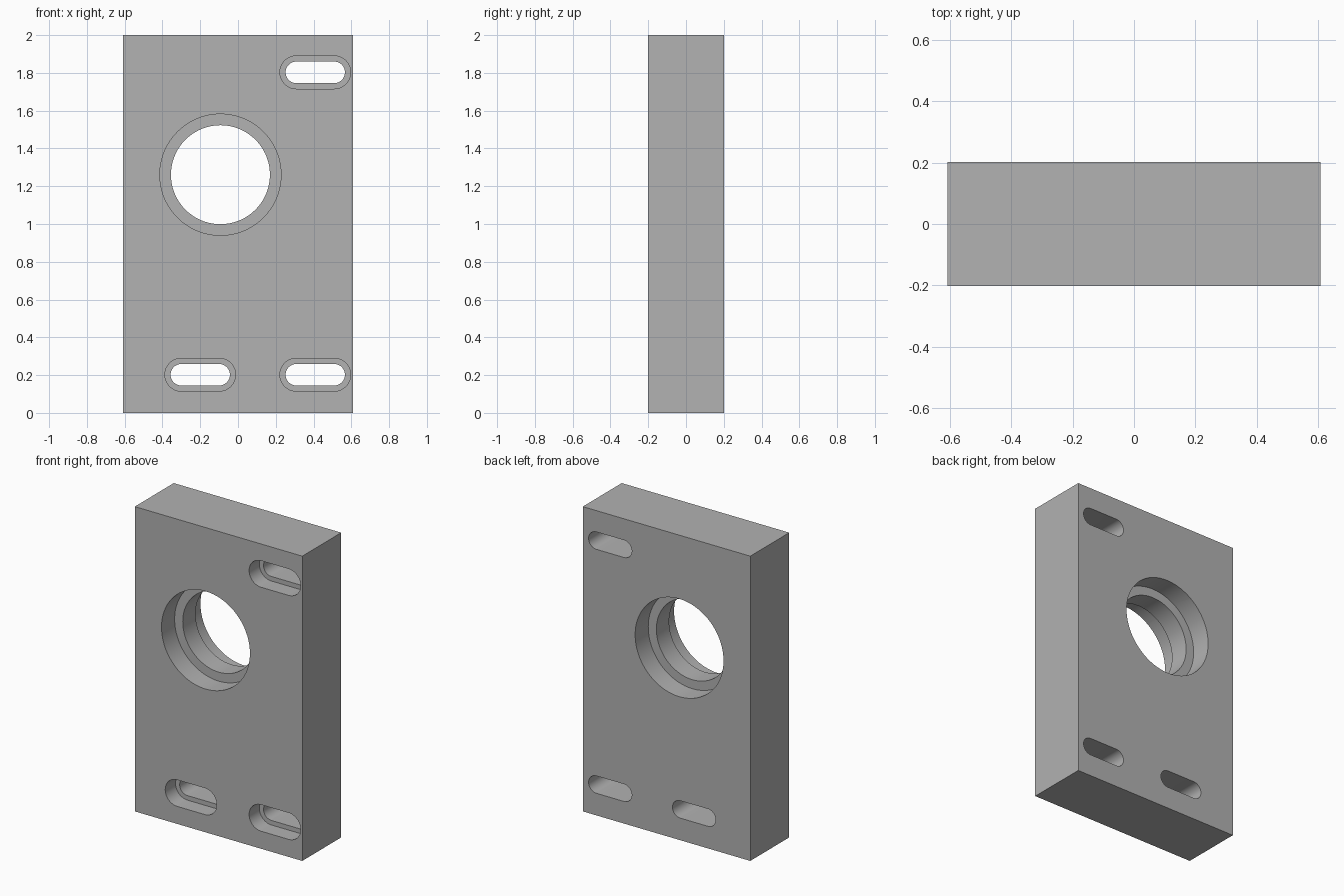
import bpy, bmesh, math

old = bpy.data.objects.get("Cube")
if old:
    bpy.data.objects.remove(old, do_unlink=True)

WIDTH, DEPTH, HEIGHT = 1.216, 0.404, 2.0
FRONT, BACK = -DEPTH / 2, DEPTH / 2
OVER = 0.05  # cutters overshoot the faces

grey = bpy.data.materials.new("plain_grey")
grey.use_nodes = True
colour = (0.445, 0.445, 0.445, 1)
grey.diffuse_color = colour
grey.node_tree.nodes["Principled BSDF"].inputs["Base Color"].default_value = colour


def add_object(name, bm):
    mesh = bpy.data.meshes.new(name)
    bmesh.ops.recalc_face_normals(bm, faces=bm.faces)
    bm.to_mesh(mesh)
    bm.free()
    mesh.materials.append(grey)
    obj = bpy.data.objects.new(name, mesh)
    bpy.context.collection.objects.link(obj)
    return obj


def slot_cutter(name, x, z, radius, half_run, y0, y1, steps=36):
    """Extruded slot outline along y; a zero run gives a cylinder."""
    bm = bmesh.new()
    outline = []
    for side in (1, -1):
        # a cylinder must not repeat the points where its two arcs meet
        count = steps + 1 if half_run else steps
        for i in range(count):
            a = math.pi * i / steps - math.pi / 2
            outline.append((x + side * (half_run + radius * math.cos(a)),
                            y0, z + side * radius * math.sin(a)))
    face = bm.faces.new([bm.verts.new(p) for p in outline])
    moved = bmesh.ops.extrude_face_region(bm, geom=[face])["geom"]
    bmesh.ops.translate(bm, vec=(0, y1 - y0, 0),
                        verts=[v for v in moved if isinstance(v, bmesh.types.BMVert)])
    cutter = add_object(name, bm)
    cutter.hide_render = True
    return cutter


# Solid block
bm = bmesh.new()
bmesh.ops.create_cube(bm, size=1)
bmesh.ops.scale(bm, vec=(WIDTH, DEPTH, HEIGHT), verts=bm.verts)
bmesh.ops.translate(bm, vec=(0, 0, HEIGHT / 2), verts=bm.verts)
plate = add_object("mounting_plate", bm)

# Large bore, recessed from both faces so that a ring is left in the middle
bore_x, bore_z, recess = -0.093, 1.261, 0.136
cutters = [
    slot_cutter("bore_cutter", bore_x, bore_z, 0.262, 0, FRONT - OVER, BACK + OVER),
    slot_cutter("front_recess_cutter", bore_x, bore_z, 0.321, 0, FRONT - OVER, FRONT + recess),
    slot_cutter("back_recess_cutter", bore_x, bore_z, 0.321, 0, BACK - recess, BACK + OVER),
]

# Three screw slots, each with a wider recess in the front
for x, z in ((0.409, 1.803), (0.409, 0.202), (-0.2, 0.202)):
    cutters.append(slot_cutter("slot_cutter", x, z, 0.057, 0.1, FRONT - OVER, BACK + OVER))
    cutters.append(slot_cutter("slot_recess_cutter", x, z, 0.087, 0.1, FRONT - OVER, FRONT + 0.107))

# Cut the openings, then discard the cutters
bpy.ops.object.select_all(action="DESELECT")
plate.select_set(True)
bpy.context.view_layer.objects.active = plate
for cutter in cutters:
    cut = plate.modifiers.new("opening", "BOOLEAN")
    cut.operation, cut.solver, cut.object = "DIFFERENCE", "EXACT", cutter
    bpy.ops.object.modifier_apply(modifier=cut.name)
    bpy.data.objects.remove(cutter, do_unlink=True)

bpy.ops.object.shade_smooth_by_angle(angle=math.radians(30))
